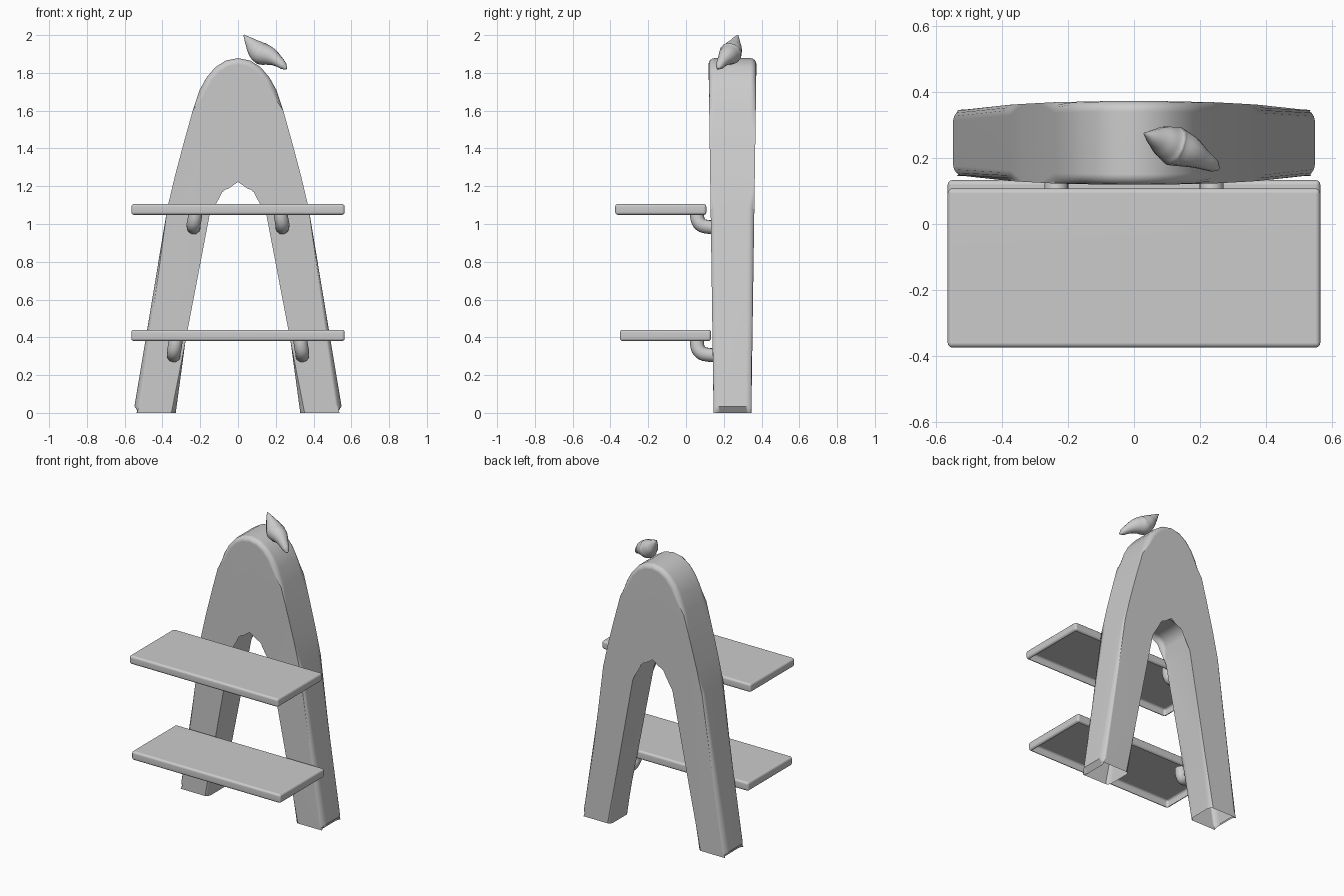
import bpy, bmesh, math
from mathutils import Vector

cube = bpy.data.objects.get("Cube")
if cube:
    bpy.data.objects.remove(cube, do_unlink=True)

# One plain grey for everything
grey = bpy.data.materials.new("plain_grey")
grey.use_nodes = True
grey.diffuse_color = (0.6, 0.6, 0.6, 1)
grey.node_tree.nodes["Principled BSDF"].inputs["Base Color"].default_value = (0.6, 0.6, 0.6, 1)


def add_object(name, data):
    obj = bpy.data.objects.new(name, data)
    bpy.context.collection.objects.link(obj)
    data.materials.append(grey)
    return obj


def finish_mesh(name, bm):
    """Turn a bmesh into a smooth object whose flat faces stay flat."""
    bmesh.ops.recalc_face_normals(bm, faces=bm.faces)
    mesh = bpy.data.meshes.new(name)
    bm.to_mesh(mesh)
    bm.free()
    obj = add_object(name, mesh)
    bpy.ops.object.select_all(action='DESELECT')
    obj.select_set(True)
    bpy.context.view_layer.objects.active = obj
    bpy.ops.object.shade_smooth_by_angle(angle=math.radians(40))
    weighted = obj.modifiers.new("flat_face_normals", 'WEIGHTED_NORMAL')
    weighted.keep_sharp = True
    return obj


def tube(name, points, radii):
    """Round tube through the points, with its own radius at each one."""
    curve = bpy.data.curves.new(name, 'CURVE')
    curve.dimensions = '3D'
    curve.bevel_depth = 1
    curve.bevel_resolution = 4
    curve.resolution_u = 4
    curve.use_fill_caps = True
    spline = curve.splines.new('BEZIER')
    spline.bezier_points.add(len(points) - 1)
    for bp, co, r in zip(spline.bezier_points, points, radii):
        bp.co = co
        bp.radius = r
        bp.handle_left_type = bp.handle_right_type = 'AUTO'
    spline.use_smooth = True
    return add_object(name, curve)


# Arch frame: half outlines, from the foot up to the middle
outer = [(0.48, -0.15), (0.518, -0.005), (0.548, 0.035), (0.375, 1.08), (0.335, 1.25),
         (0.29, 1.42), (0.24, 1.6), (0.203, 1.71), (0.167, 1.775), (0.12, 1.83),
         (0.065, 1.865), (0, 1.878)]
inner = [(0.35, -0.15), (0.278, 0.38), (0.15, 1.05), (0.128, 1.15), (0.112, 1.185),
         (0.088, 1.208), (0.056, 1.22), (0, 1.223)]


def mirrored(half):
    return half + [(-x, z) for x, z in reversed(half[:-1])]


outline = mirrored(outer) + mirrored(inner)[::-1]
bm = bmesh.new()
sides = []
for sign in (-1, 1):
    sides.append([bm.verts.new((x, 0.246 + sign * (0.1 + 0.0145 * z), z)) for x, z in outline])
front, back = sides
bm.faces.new(front)
bm.faces.new(back[::-1])
count = len(outline)
for i in range(count):
    j = (i + 1) % count
    bm.faces.new((front[j], front[i], back[i], back[j]))
rims = [e for e in bm.edges
        if (e.verts[0] in front) == (e.verts[1] in front)
        and max(v.co.z for v in e.verts) > -0.1]
bmesh.ops.bevel(bm, geom=rims, offset=0.032, segments=4, profile=0.5,
                affect='EDGES', clamp_overlap=False)
# Trim the feet level, leaving them open underneath
bmesh.ops.bisect_plane(bm, geom=bm.verts[:] + bm.edges[:] + bm.faces[:],
                       plane_co=(0, 0, 0), plane_no=(0, 0, 1), clear_inner=True)
finish_mesh("arch_frame", bm)


# Shelves: rounded boards, open underneath
def shelf(name, low, high):
    low, high = Vector(low), Vector(high)
    bm = bmesh.new()
    bmesh.ops.create_cube(bm, size=1)
    for v in bm.verts:
        v.co = (low + high) / 2 + v.co * (high - low)
    bmesh.ops.bevel(bm, geom=bm.edges[:], offset=0.015, segments=3, profile=0.5,
                    affect='EDGES')
    bottom = max((f for f in bm.faces if f.normal.z < -0.9), key=lambda f: f.calc_area())
    bmesh.ops.delete(bm, geom=[bottom], context='FACES')
    finish_mesh(name, bm)


shelf("upper_shelf", (-0.565, -0.375, 1.048), (0.565, 0.108, 1.106))
shelf("lower_shelf", (-0.565, -0.35, 0.38), (0.565, 0.133, 0.44))

# Bent brackets joining the shelves to the legs
for level, x, z in (("upper", 0.235, 0.985), ("lower", 0.34, 0.308)):
    for side, sign in (("left", 1), ("right", -1)):
        path = [(sign * (x - 0.012), 0.06, z + 0.095), (sign * (x - 0.006), 0.06, z + 0.045),
                (sign * x, 0.078, z + 0.012), (sign * x, 0.115, z), (sign * x, 0.19, z - 0.003)]
        tube(f"{level}_bracket_{side}", path, [0.037] * len(path))

# Bird perched on the top: a plump body with a beak and a tail
tube("bird",
     [(0.031, 0.274, 2.0), (0.06, 0.262, 1.966), (0.092, 0.25, 1.93), (0.122, 0.236, 1.904),
      (0.165, 0.22, 1.89), (0.21, 0.195, 1.863), (0.24, 0.178, 1.837), (0.256, 0.168, 1.822)],
     [0.003, 0.026, 0.049, 0.061, 0.05, 0.031, 0.021, 0.006])
